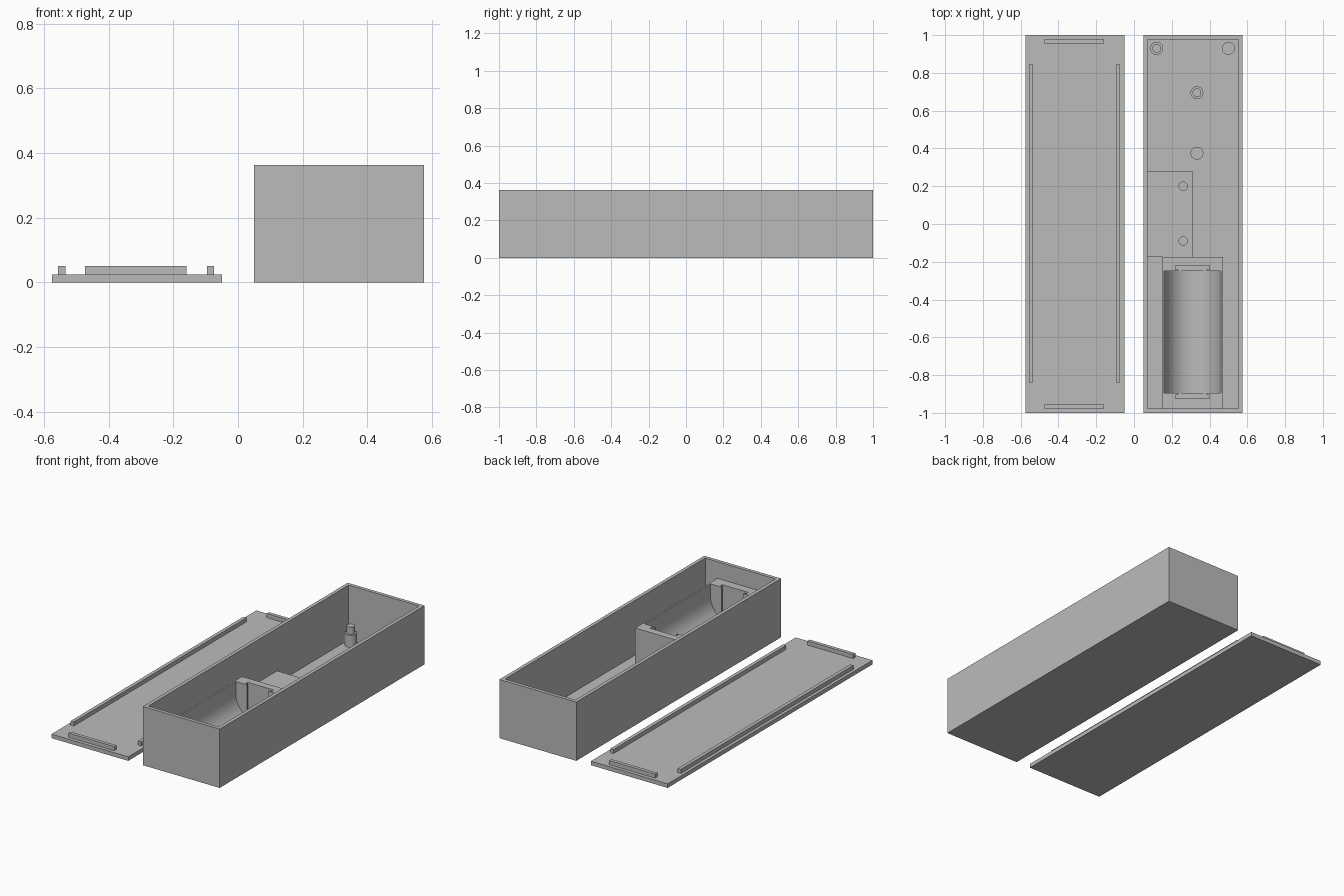
import bpy
import math

if "Cube" in bpy.data.objects:
    bpy.data.objects.remove(bpy.data.objects["Cube"])

plastic = bpy.data.materials.new("grey plastic")
plastic.diffuse_color = (0.5, 0.5, 0.5, 1)
plastic.use_nodes = True
plastic.node_tree.nodes["Principled BSDF"].inputs["Base Color"].default_value = plastic.diffuse_color


def finish(name):
    ob = bpy.context.object
    ob.name = name
    ob.data.materials.append(plastic)
    return ob


def box(name, x0, x1, y0, y1, z0, z1):
    bpy.ops.mesh.primitive_cube_add(size=1, location=((x0 + x1) / 2, (y0 + y1) / 2, (z0 + z1) / 2))
    bpy.context.object.scale = (x1 - x0, y1 - y0, z1 - z0)
    bpy.ops.object.transform_apply(location=False, rotation=False)
    return finish(name)


def rod(name, x, y, r, z0, z1):
    bpy.ops.mesh.primitive_cylinder_add(vertices=40, radius=r, depth=z1 - z0, location=(x, y, (z0 + z1) / 2))
    bpy.ops.object.shade_smooth_by_angle()
    return finish(name)


def cut(target, cutters):
    bpy.context.view_layer.objects.active = target
    for c in cutters:
        mod = target.modifiers.new("cut", 'BOOLEAN')
        mod.operation = 'DIFFERENCE'
        mod.solver = 'EXACT'
        mod.object = c
        bpy.ops.object.modifier_apply(modifier=mod.name)
        bpy.data.objects.remove(c)


FLOOR = 0.025
STEP = 0.10      # height of the circuit ledge and the post shoulders
CRADLE = 0.26    # height of the battery cradle

# Open case with thin walls
case = box("case", 0.05, 0.575, -1, 1, 0, 0.363)
cut(case, [box("case_cutter", 0.072, 0.553, -0.978, 0.978, FLOOR, 0.5)])

# Battery cradle with a rounded trough and contact slots at both ends
cradle = box("battery_cradle", 0.15, 0.47, -0.978, -0.175, FLOOR, CRADLE)
bpy.ops.mesh.primitive_cylinder_add(vertices=64, radius=0.15, depth=0.645,
                                    location=(0.31, -0.5725, 0.19),
                                    rotation=(math.pi / 2, 0, 0))
bpy.ops.object.shade_smooth_by_angle()
trough = finish("trough_cutter")
cutters = [trough, box("trough_top_cutter", 0.16, 0.46, -0.895, -0.25, 0.19, 0.4)]
for y0, y1, half in ((-0.26, -0.235, 0.075), (-0.24, -0.22, 0.09),
                     (-0.91, -0.885, 0.075), (-0.925, -0.905, 0.09)):
    cutters.append(box("slot_cutter", 0.31 - half, 0.31 + half, y0, y1, 0.06, 0.4))
cut(cradle, cutters)
bpy.context.view_layer.objects.active = cradle
bpy.ops.object.select_all(action='DESELECT')
cradle.select_set(True)
bpy.ops.object.shade_smooth_by_angle()

# Circuit ledge with two screw holes
ledge = box("circuit_ledge", 0.072, 0.31, -0.175, 0.28, FLOOR, STEP)
cut(ledge, [rod("hole_cutter", 0.26, y, 0.022, 0.04, 0.2) for y in (0.2, -0.09)])

# Support posts, two of them with a narrower locating pin
for i, (x, y, pin) in enumerate(((0.12, 0.93, True), (0.5, 0.93, False),
                                 (0.333, 0.695, True), (0.333, 0.375, False))):
    rod(f"post_{i + 1}", x, y, 0.034, FLOOR, STEP)
    if pin:
        rod(f"post_pin_{i + 1}", x, y, 0.023, STEP, 0.145)

# Lid lying beside the case, with locating ribs
box("lid", -0.575, -0.05, -1, 1, 0, FLOOR)
for side in (-1, 1):
    x = -0.315 + side * 0.23
    box("lid_side_rib", x - 0.011, x + 0.011, -0.84, 0.845, FLOOR, 0.05)
    y = side * 0.967
    box("lid_end_rib", -0.473, -0.16, y - 0.011, y + 0.011, FLOOR, 0.05)
